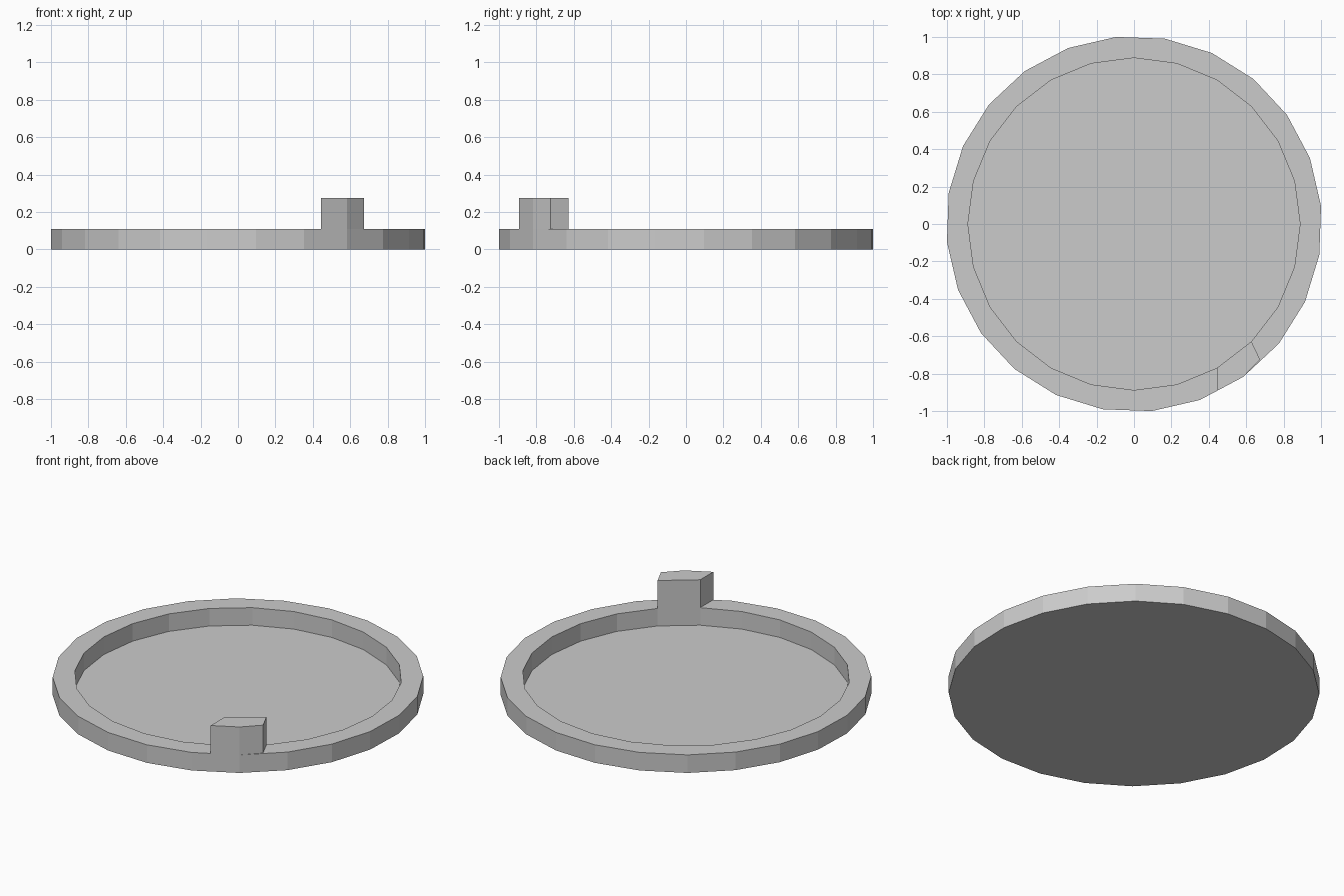
import bpy, bmesh
from math import radians, cos, sin

if "Cube" in bpy.data.objects:
    bpy.data.objects.remove(bpy.data.objects["Cube"])

SIDES = 24
R_OUT, R_IN = 1.0046, 0.888
TURN = 5.5                 # outer polygon is turned against the inner one
RIM_Z, FLOOR_Z, TAB_Z = 0.108, 0.003, 0.275


def on_circle(radius, degrees):
    return radius * cos(radians(degrees)), radius * sin(radians(degrees))


def finish(name, bm):
    bmesh.ops.recalc_face_normals(bm, faces=bm.faces)
    mesh = bpy.data.meshes.new(name)
    bm.to_mesh(mesh)
    bm.free()
    bpy.context.collection.objects.link(bpy.data.objects.new(name, mesh))


# Shallow round tray: outer wall, flat rim, inner wall, thin floor
bm = bmesh.new()
rings = []
for radius, turn, z in ((R_OUT, TURN, 0), (R_OUT, TURN, RIM_Z),
                        (R_IN, 0, RIM_Z), (R_IN, 0, FLOOR_Z)):
    rings.append([bm.verts.new((*on_circle(radius, turn + i * 360 / SIDES), z))
                  for i in range(SIDES)])
for a, b in zip(rings, rings[1:]):
    for i in range(SIDES):
        j = (i + 1) % SIDES
        bm.faces.new((a[i], a[j], b[j], b[i]))
bm.faces.new(rings[0])
bm.faces.new(rings[-1])
finish("tray", bm)

# Raised tab on the rim, flush with the inner and outer walls
outline = [on_circle(R_IN, -60), (0.444, -0.892), on_circle(R_OUT, TURN - 60),
           (0.674, -0.725), on_circle(R_IN, -45)]
bm = bmesh.new()
base = bm.faces.new([bm.verts.new((x, y, RIM_Z)) for x, y in outline])
top = bmesh.ops.extrude_face_region(bm, geom=[base], use_keep_orig=True)
bmesh.ops.translate(bm, vec=(0, 0, TAB_Z - RIM_Z),
                    verts=[v for v in top["geom"] if isinstance(v, bmesh.types.BMVert)])
finish("rim_tab", bm)
